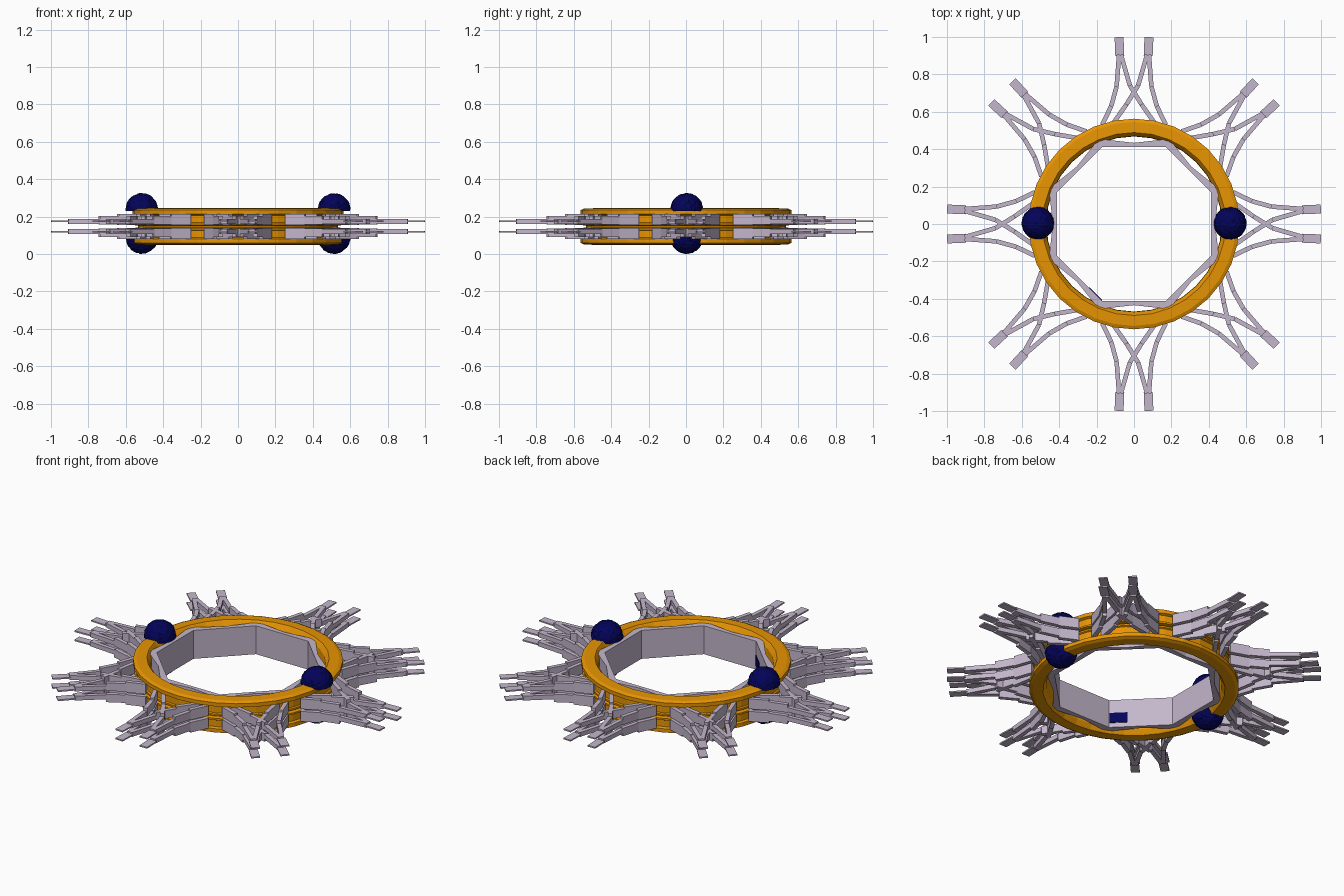
import bpy, bmesh, math, random
from mathutils import Matrix, Vector

cube = bpy.data.objects.get("Cube")
if cube:
    bpy.data.objects.remove(cube, do_unlink=True)

random.seed(4)
MID_Z = 0.147


def material(name, rgb):
    m = bpy.data.materials.new(name)
    m.use_nodes = True
    m.diffuse_color = (*rgb, 1)
    m.node_tree.nodes["Principled BSDF"].inputs["Base Color"].default_value = (*rgb, 1)
    return m


gold = material("gold", (0.80, 0.30, 0.001))
lavender = material("lavender grey", (0.55, 0.47, 0.60))
navy = material("navy", (0.001, 0.001, 0.10))


def finish(name, bm, mat):
    bmesh.ops.recalc_face_normals(bm, faces=bm.faces)
    mesh = bpy.data.meshes.new(name)
    bm.to_mesh(mesh)
    bm.free()
    mesh.materials.append(mat)
    obj = bpy.data.objects.new(name, mesh)
    bpy.context.collection.objects.link(obj)
    return obj


def lathe(name, profile, sides, mat):
    """Revolve a closed (radius, z) profile about the vertical axis."""
    bm = bmesh.new()
    rings = []
    for i in range(sides):
        a = math.tau * i / sides
        rings.append([bm.verts.new((r * math.cos(a), r * math.sin(a), z)) for r, z in profile])
    n = len(profile)
    for i in range(sides):
        a, b = rings[i], rings[(i + 1) % sides]
        for j in range(n):
            k = (j + 1) % n
            bm.faces.new((a[j], b[j], b[k], a[k]))
    return finish(name, bm, mat)


def bar(bm, p, q, width, low, high):
    """Straight bar between two plan points."""
    p, q = Vector(p), Vector(q)
    d = q - p
    centre = (p + q) / 2
    place = (Matrix.Translation((centre.x, centre.y, (low + high) / 2))
             @ Matrix.Rotation(math.atan2(d.y, d.x), 4, 'Z')
             @ Matrix.Diagonal((d.length, width, high - low, 1)))
    bmesh.ops.create_cube(bm, size=1, matrix=place)


def spin(bm, angle):
    bmesh.ops.rotate(bm, verts=bm.verts, matrix=Matrix.Rotation(angle, 3, 'Z'))


# Main hoop: upper half of the section, mirrored downward
half = [(0.468, 0.012), (0.470, 0.07), (0.484, 0.092), (0.489, 0.098),
        (0.545, 0.096), (0.563, 0.088), (0.563, 0.066), (0.549, 0.06),
        (0.549, 0.022), (0.557, 0.018), (0.557, 0.008), (0.535, 0.004)]
section = [(r, MID_Z + z) for r, z in half] + [(r, MID_Z - z) for r, z in reversed(half)]
lathe("main_ring", section, 32, gold)

# Octagonal inner wall: eight panels, thicker at the corners
APOTHEM = 0.412
slope = math.tan(math.pi / 8)
plan = [(-APOTHEM * slope, APOTHEM), (APOTHEM * slope, APOTHEM),
        (0.455 * slope, 0.455), (0, 0.434), (-0.455 * slope, 0.455)]
for i in range(8):
    bm = bmesh.new()
    base = bm.faces.new([bm.verts.new((x, y, 0.063)) for x, y in plan])
    top = bmesh.ops.extrude_face_region(bm, geom=[base])["geom"]
    bmesh.ops.translate(bm, vec=(0, 0, 0.168),
                        verts=[v for v in top if isinstance(v, bmesh.types.BMVert)])
    spin(bm, i * math.pi / 4)
    finish(f"inner_wall_panel_{i + 1}", bm, lavender)

# Small dark plate on the inside of the front right panel
bm = bmesh.new()
bar(bm, (-0.168, APOTHEM), (-0.07, APOTHEM), 0.008, 0.09, 0.15)
spin(bm, math.radians(135))
finish("inner_wall_plate", bm, navy)

# Stepped arms: forked strands crossing each other, each ending in a thin tip
outer_strand = [(0.08, 0.905), (0.093, 0.735), (0.122, 0.63), (0.17, 0.53)]
inner_strand = [(0.07, 0.905), (0.022, 0.74), (-0.04, 0.64), (-0.17, 0.455)]
levels = [(0.014, 0.040), (0.010, 0.057), (0.007, 0.067)]   # distance from mid height
for tier, sign in (("upper", 1), ("lower", -1)):
    for i in range(8):
        bm = bmesh.new()
        for side in (1, -1):
            for strand in (outer_strand, inner_strand):
                for p, q, (near, far) in zip(strand, strand[1:], levels):
                    z1, z2 = sorted((MID_Z + sign * near, MID_Z + sign * far))
                    bar(bm, (side * p[0], p[1]), (side * q[0], q[1]), 0.024, z1, z2)
            tip_z = MID_Z + sign * 0.027
            bar(bm, (side * 0.076, 0.9), (side * 0.08, 0.999), 0.048, tip_z - 0.004, tip_z + 0.004)
        spin(bm, i * math.pi / 4)
        finish(f"{tier}_arm_cluster_{i + 1}", bm, lavender)

# Rough faceted domes above and below both sides of the hoop
for side, sign in (("left", 1), ("right", -1)):
    for tier, z, up in (("upper", 0.238, 1), ("lower", 0.088, -1)):
        bm = bmesh.new()
        bmesh.ops.create_icosphere(bm, subdivisions=4, radius=0.087)
        for v in bm.verts:
            v.co *= random.uniform(0.96, 1.02)
        cut = bmesh.ops.bisect_plane(bm, geom=bm.verts[:] + bm.edges[:] + bm.faces[:],
                                     plane_co=(0, 0, -0.008 * up), plane_no=(0, 0, up),
                                     clear_inner=True)["geom_cut"]
        bmesh.ops.edgeloop_fill(bm, edges=[e for e in cut if isinstance(e, bmesh.types.BMEdge)])
        bmesh.ops.translate(bm, verts=bm.verts, vec=(sign * 0.514, 0.004, z))
        finish(f"{side}_{tier}_dome", bm, navy)
